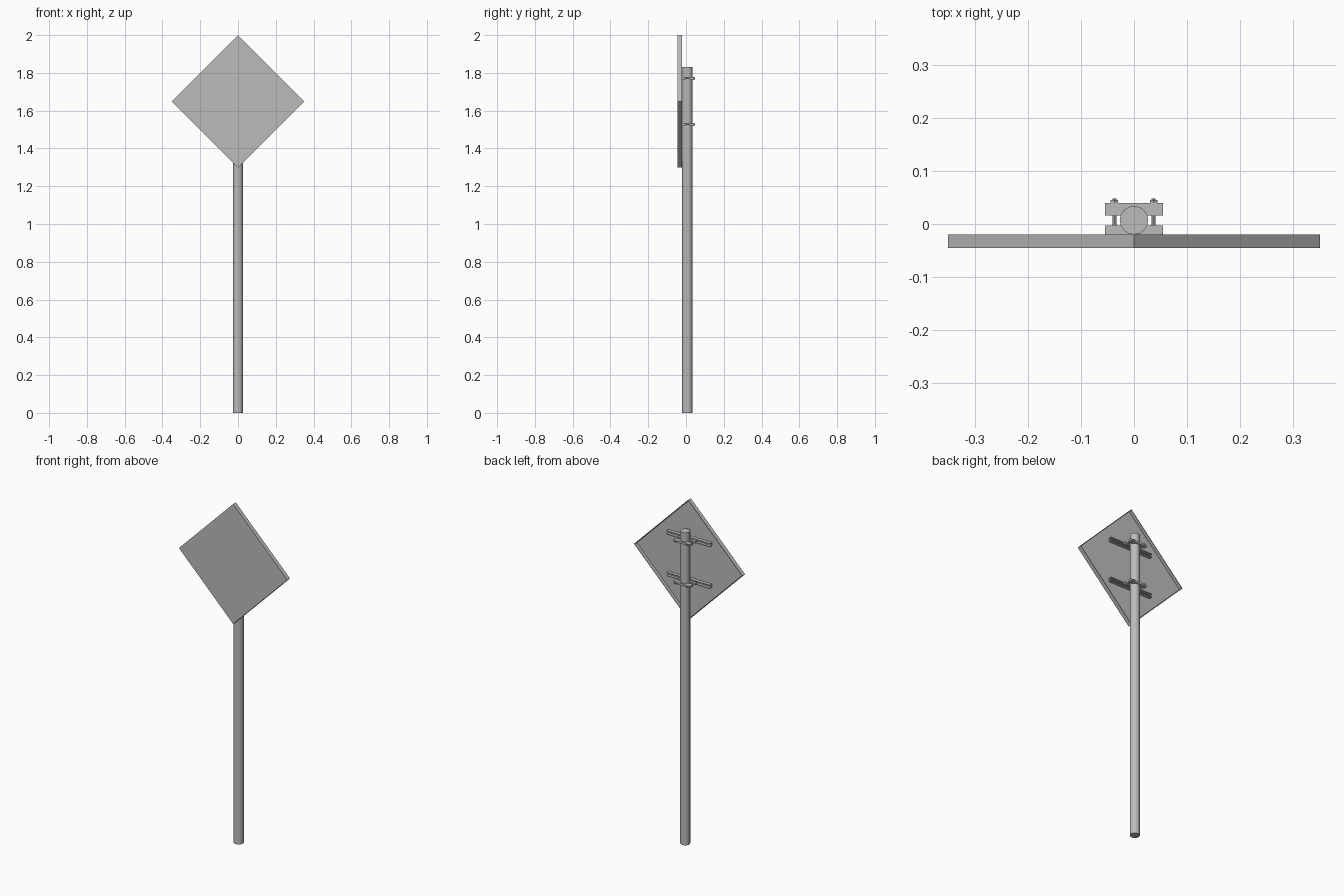
import bpy, bmesh, math
from mathutils import Matrix, Vector

cube = bpy.data.objects.get("Cube")
if cube:
    bpy.data.objects.remove(cube, do_unlink=True)

GREY = (0.5, 0.5, 0.5, 1)
metal = bpy.data.materials.new("galvanised grey")
metal.use_nodes = True
metal.diffuse_color = GREY
metal.node_tree.nodes["Principled BSDF"].inputs["Base Color"].default_value = GREY

POST_Y, POST_R = 0.007, 0.027
SIGN_Z, HALF = 1.649, 0.351
BACK = -0.02                      # rear plane of the sign rim


def finish(name, bm, smooth=False):
    bmesh.ops.recalc_face_normals(bm, faces=bm.faces)
    mesh = bpy.data.meshes.new(name)
    bm.to_mesh(mesh)
    bm.free()
    obj = bpy.data.objects.new(name, mesh)
    bpy.context.collection.objects.link(obj)
    mesh.materials.append(metal)
    if smooth:
        bpy.ops.object.select_all(action='DESELECT')
        obj.select_set(True)
        bpy.context.view_layer.objects.active = obj
        bpy.ops.object.shade_smooth_by_angle(angle=math.radians(35))
    return obj


def add_box(bm, lo, hi):
    lo, hi = Vector(lo), Vector(hi)
    place = Matrix.Translation((lo + hi) / 2) @ Matrix.Diagonal((*(hi - lo), 1))
    bmesh.ops.create_cube(bm, size=1, matrix=place)


def add_rod(bm, x, z, y0, y1, radius, sides):
    place = Matrix.Translation((x, (y0 + y1) / 2, z)) @ Matrix.Rotation(math.pi / 2, 4, 'X')
    bmesh.ops.create_cone(bm, cap_ends=True, segments=sides, radius1=radius,
                          radius2=radius, depth=y1 - y0, matrix=place)


# Post
bm = bmesh.new()
bmesh.ops.create_cone(bm, cap_ends=True, segments=16, radius1=POST_R, radius2=POST_R,
                      depth=1.83, matrix=Matrix.Translation((0, POST_Y, 0.915)))
finish("post", bm, smooth=True)

# Diamond sign panel: a shallow tray, open at the back
bm = bmesh.new()
corners = [(0, -HALF), (HALF, 0), (0, HALF), (-HALF, 0)]
front = bm.faces.new([bm.verts.new((x, -0.045, SIGN_Z + z)) for x, z in corners])
rim = bmesh.ops.extrude_face_region(bm, geom=[front])["geom"]
bmesh.ops.translate(bm, verts=[v for v in rim if isinstance(v, bmesh.types.BMVert)],
                    vec=(0, 0.025, 0))
bmesh.ops.recalc_face_normals(bm, faces=bm.faces)
back = max(bm.faces, key=lambda f: f.calc_center_median().y)
bmesh.ops.inset_region(bm, faces=[back], thickness=0.005)
floor = bmesh.ops.extrude_face_region(bm, geom=[back])["geom"]
bmesh.ops.translate(bm, verts=[v for v in floor if isinstance(v, bmesh.types.BMVert)],
                    vec=(0, -0.02, 0))
bmesh.ops.delete(bm, geom=[f for f in bm.faces if f == back], context='FACES_ONLY')
finish("sign_panel", bm)

# Upper and lower mounting sets
for level, z in (("lower", 1.527), ("upper", 1.771)):
    # Channel rail lying inside the tray
    bm = bmesh.new()
    add_box(bm, (-0.14, -0.04, z - 0.011), (0.14, -0.036, z + 0.011))
    for s in (-1, 1):
        edge = z + s * 0.011
        add_box(bm, (-0.14, -0.036, min(edge, edge - s * 0.004)),
                (0.14, BACK, max(edge, edge - s * 0.004)))
    finish(level + "_rail", bm)

    # Clamp halves either side of the post
    for side, y0, y1 in (("front", BACK, -0.003), ("rear", 0.016, 0.04)):
        bm = bmesh.new()
        add_box(bm, (-0.055, y0, z - 0.006), (0.055, y1, z + 0.006))
        finish(f"{level}_{side}_clamp", bm)

    # Bolts with hexagonal nuts
    bm = bmesh.new()
    for x in (-0.037, 0.037):
        add_rod(bm, x, z, -0.036, 0.048, 0.004, 8)
        add_rod(bm, x, z, 0.04, 0.045, 0.008, 6)
    finish(level + "_bolts", bm, smooth=True)
